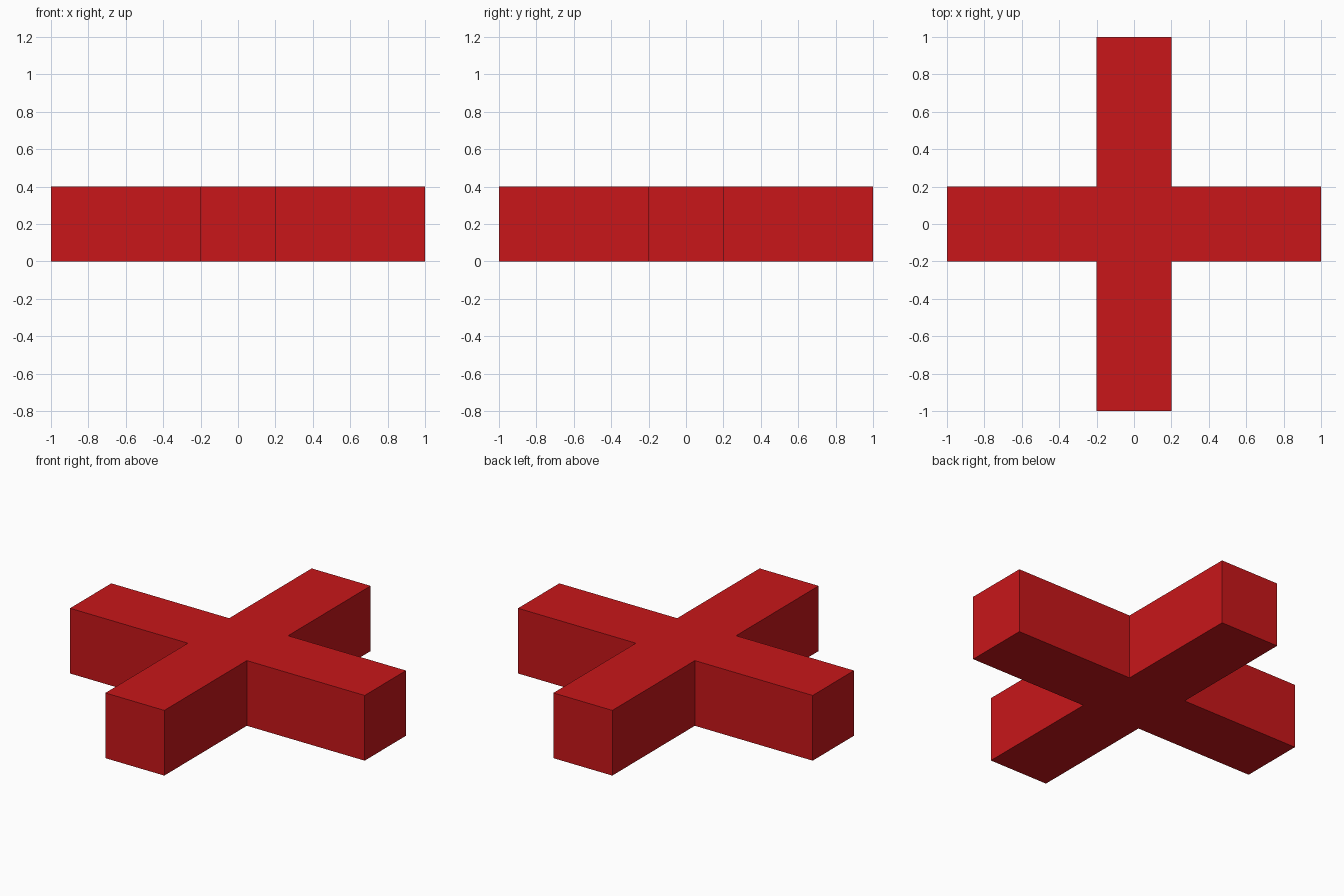
import bpy
import bmesh

if "Cube" in bpy.data.objects:
    bpy.data.objects.remove(bpy.data.objects["Cube"])

ARM, HALF, HEIGHT = 1.0, 0.2, 0.4

# Red material
red = bpy.data.materials.new("red")
red.diffuse_color = (0.58, 0.008, 0.01, 1)
red.use_nodes = True
red.node_tree.nodes["Principled BSDF"].inputs["Base Color"].default_value = red.diffuse_color

# Plus-shaped profile: one quarter's corners, turned four times
profile = []
x_y = [(ARM, -HALF), (ARM, HALF), (HALF, HALF)]
for _ in range(4):
    profile += x_y
    x_y = [(-y, x) for x, y in x_y]

# Extrude the profile into a solid cross
bm = bmesh.new()
base = bm.faces.new([bm.verts.new((x, y, 0)) for x, y in profile])
top = bmesh.ops.extrude_face_region(bm, geom=[base], use_keep_orig=True)
bmesh.ops.translate(bm, vec=(0, 0, HEIGHT),
                    verts=[g for g in top["geom"] if isinstance(g, bmesh.types.BMVert)])
bmesh.ops.recalc_face_normals(bm, faces=bm.faces)

mesh = bpy.data.meshes.new("cross_block")
bm.to_mesh(mesh)
bm.free()
mesh.materials.append(red)
cross = bpy.data.objects.new("cross_block", mesh)
bpy.context.collection.objects.link(cross)
